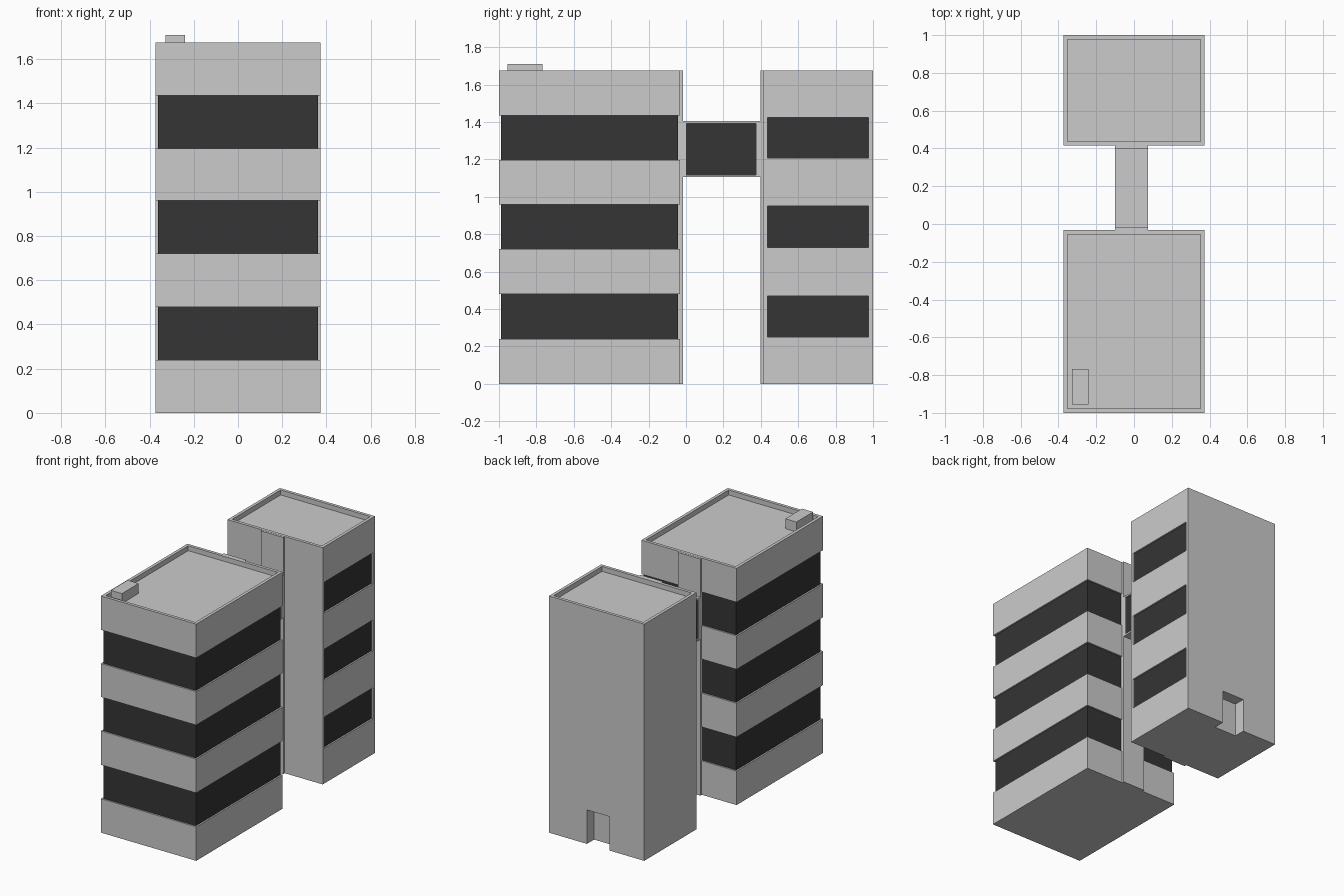
import bpy, bmesh

if "Cube" in bpy.data.objects:
    bpy.data.objects.remove(bpy.data.objects["Cube"])

glass = bpy.data.materials.new("dark_glass")
glass.diffuse_color = (0.035, 0.035, 0.035, 1)
glass.use_nodes = True
glass.node_tree.nodes["Principled BSDF"].inputs["Base Color"].default_value = glass.diffuse_color

W = 0.373          # half width of both towers
H = 1.675          # tower height
BX = (-0.1, 0.075)  # bridge, strip and door width range
BANDS = [(0.24, 0.48), (0.72, 0.96), (1.197, 1.435)]


def finish(name, bm, mats=()):
    bmesh.ops.recalc_face_normals(bm, faces=bm.faces)
    me = bpy.data.meshes.new(name)
    bm.to_mesh(me)
    bm.free()
    ob = bpy.data.objects.new(name, me)
    for m in mats:
        me.materials.append(m)
    bpy.context.collection.objects.link(ob)
    return ob


def box(name, x, y, z, mat=None):
    bm = bmesh.new()
    bmesh.ops.create_cube(bm, size=1)
    for v in bm.verts:
        v.co = [(r[0] + r[1]) / 2 + c * (r[1] - r[0]) for r, c in zip((x, y, z), v.co)]
    return finish(name, bm, [mat] if mat else [])


def tower(name, y0, y1, rings):
    """Rectangular rings of (inset, z, is_glass) joined into one closed shell."""
    bm = bmesh.new()
    loops = []
    for i, z, _ in rings:
        pts = [(-W + i, y0 + i), (W - i, y0 + i), (W - i, y1 - i), (-W + i, y1 - i)]
        loops.append([bm.verts.new((px, py, z)) for px, py in pts])
    for a, b, ring in zip(loops, loops[1:], rings):
        for k in range(4):
            n = (k + 1) % 4
            bm.faces.new((a[k], a[n], b[n], b[k])).material_index = int(ring[2])
    bm.faces.new(loops[0][::-1])
    bm.faces.new(loops[-1])
    grey = bpy.data.materials.new("concrete")
    return finish(name, bm, [grey, glass])


def cut(target, cutter):
    cutter.hide_render = True
    cutter.hide_set(True)
    cutter.display_type = 'WIRE'
    mod = target.modifiers.new(cutter.name, 'BOOLEAN')
    mod.operation = 'DIFFERENCE'
    mod.solver = 'EXACT'
    mod.object = cutter
    bpy.context.view_layer.objects.active = target
    bpy.ops.object.modifier_apply(modifier=mod.name)
    bpy.data.objects.remove(cutter)


# Parapet and sunken roof shared by both towers
PARAPET = [(0, H, 0), (0.022, H, 0), (0.022, H - 0.035, 0)]

# Front tower with wrap-around window bands
rings = [(0, 0, 0)]
for lo, hi in BANDS:
    rings += [(0, lo, 0), (0.011, lo, 1), (0.011, hi, 0), (0, hi, 0)]
tower("front_tower", -1.0, -0.033, rings + PARAPET)

# Rear tower with recessed side windows and a doorway
rear = tower("rear_tower", 0.415, 1.0, [(0, 0, 0)] + PARAPET)
for n, (lo, hi) in enumerate(BANDS):
    y, z = (0.435, 0.975), (lo + 0.01, hi - 0.01)
    cut(rear, box("window_cutter", (W - 0.015, W + 0.1), y, z))
    box(f"rear_window_{n}", (W - 0.02, W - 0.011), y, z, glass)
cut(rear, box("door_cutter", BX, (0.92, 1.1), (-0.1, 0.24)))

# Full-height strips where the bridge meets the towers
box("front_strip", BX, (-0.046, -0.017), (0, H - 0.001))
box("rear_strip", BX, (0.399, 0.42), (0, H - 0.001))

# Bridge with a recessed window on each side
bridge = box("bridge", BX, (-0.02, 0.402), (1.105, 1.405))
for side, x, s in (("left", BX[0], -1), ("right", BX[1], 1)):
    y, z = (0.002, 0.375), (1.117, 1.393)
    cut(bridge, box("bridge_cutter", sorted((x - s * 0.012, x + s * 0.1)), y, z))
    box(f"bridge_window_{side}", sorted((x - s * 0.02, x - s * 0.009)), y, z, glass)

# Rooftop unit
box("roof_unit", (-0.327, -0.24), (-0.955, -0.768), (H - 0.036, 1.71))
